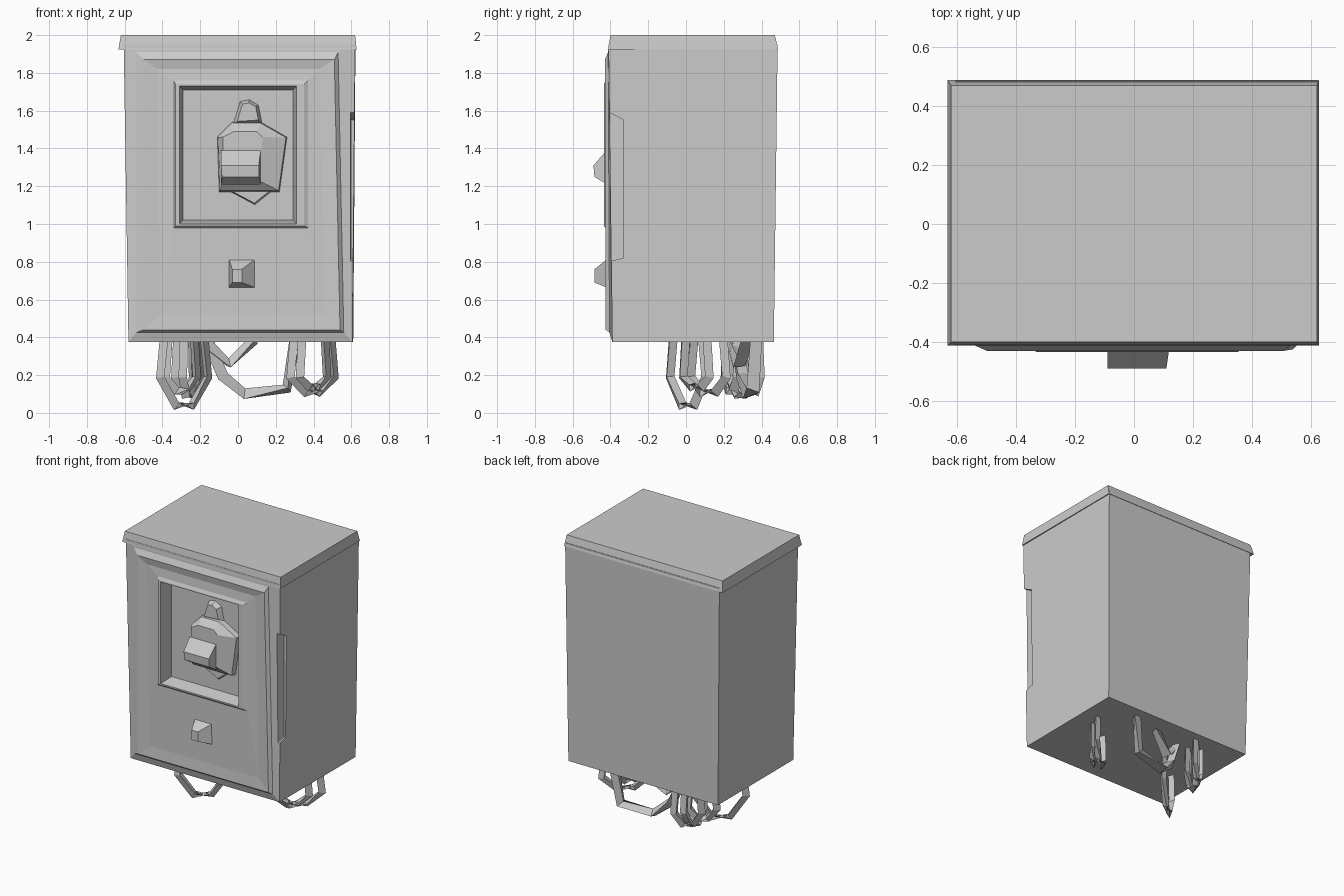
import bpy, bmesh, math
from mathutils import Vector

if "Cube" in bpy.data.objects:
    bpy.data.objects.remove(bpy.data.objects["Cube"])


def loft(name, rings):
    """Skin a stack of equal-length rings and cap both ends."""
    bm = bmesh.new()
    vs = [[bm.verts.new(p) for p in r] for r in rings]
    n = len(vs[0])
    for a, b in zip(vs, vs[1:]):
        for i in range(n):
            j = (i + 1) % n
            bm.faces.new((a[i], a[j], b[j], b[i]))
    bm.faces.new(vs[0])
    bm.faces.new(vs[-1])
    bmesh.ops.recalc_face_normals(bm, faces=bm.faces[:])
    me = bpy.data.meshes.new(name)
    bm.to_mesh(me)
    bm.free()
    ob = bpy.data.objects.new(name, me)
    bpy.context.collection.objects.link(ob)
    return ob


def face_ring(bl, br, tl, tr, zb, zt, yb, yt):
    """Upright rectangle, tapered between bottom and top."""
    return [(bl, yb, zb), (br, yb, zb), (tr, yt, zt), (tl, yt, zt)]


def rect(x0, x1, z0, z1, y):
    return face_ring(x0, x1, x0, x1, z0, z1, y, y)


def flat_ring(x0, x1, y0, y1, z):
    return [(x0, y0, z), (x1, y0, z), (x1, y1, z), (x0, y1, z)]


def outline(pts, y, s=1.0):
    cx = sum(p[0] for p in pts) / len(pts)
    cz = sum(p[1] for p in pts) / len(pts)
    return [(cx + (x - cx) * s, y, cz + (z - cz) * s) for x, z in pts]


# cabinet: back wall, front wall, raised door moulding, then the window recess
cabinet = loft("cabinet", [
    face_ring(-0.58, 0.61, -0.605, 0.622, 0.375, 1.95, 0.465, 0.485),
    face_ring(-0.58, 0.605, -0.605, 0.62, 0.375, 1.95, -0.39, -0.41),
    face_ring(-0.54, 0.56, -0.54, 0.53, 0.425, 1.91, -0.405, -0.412),
    face_ring(-0.50, 0.54, -0.50, 0.51, 0.44, 1.87, -0.425, -0.43),
    face_ring(-0.41, 0.46, -0.43, 0.43, 0.52, 1.82, -0.42, -0.42),
    rect(-0.34, 0.37, 0.98, 1.76, -0.425),
    rect(-0.33, 0.35, 0.99, 1.74, -0.435),
    rect(-0.31, 0.31, 1.00, 1.73, -0.435),
    rect(-0.29, 0.29, 1.02, 1.71, -0.34),
])

# shallow dent along the right front edge
dent = loft("dent_cutter", [
    [(0.59, -0.50, z0), (0.70, -0.50, z0), (0.70, -0.33, z1), (0.598, -0.33, z1)]
    for z0, z1 in ((0.78, 0.82), (1.64, 1.55))])
dent.hide_render = True
dent.hide_set(True)
cut = cabinet.modifiers.new("dent", 'BOOLEAN')
cut.operation = 'DIFFERENCE'
cut.object = dent

# lid with bevelled overhang
loft("lid", [flat_ring(-0.633, 0.628, -0.412, 0.488, 1.925),
             flat_ring(-0.62, 0.62, -0.40, 0.47, 2.0)])

# meter housing inside the window
housing = [(-0.10, 1.17), (0.22, 1.17), (0.26, 1.46), (0.12, 1.54),
           (-0.03, 1.54), (-0.11, 1.46)]
plate = [(-0.08, 1.22), (0.11, 1.23), (0.13, 1.46), (0.10, 1.49),
         (-0.02, 1.49), (-0.08, 1.46)]
loft("meter_housing", [outline(housing, -0.335), outline(housing, -0.38, 0.97),
                       outline(plate, -0.42)])
neck = [(-0.03, 1.52), (0.13, 1.53), (0.11, 1.63), (0.06, 1.66), (0.01, 1.65)]
loft("meter_neck", [outline(neck, -0.335), outline(neck, -0.38, 0.7)])
chin = [(-0.06, 1.18), (0.19, 1.18), (0.09, 1.10)]
loft("meter_chin", [outline(chin, -0.335), outline(chin, -0.355, 0.8)])
loft("meter_handle", [rect(-0.09, 0.12, 1.21, 1.39, -0.42),
                      face_ring(-0.085, 0.11, -0.09, 0.11, 1.25, 1.31, -0.485, -0.49)])

# push knob on the door
loft("door_knob", [rect(-0.05, 0.10, 0.66, 0.82, -0.41),
                   rect(-0.03, 0.02, 0.69, 0.76, -0.485)])


def cable(name, pts, r=0.026):
    """Square-section strap following a few points, thin at the ends."""
    p = [Vector(q) for q in pts]
    rings = []
    for i, c in enumerate(p):
        t = (p[min(i + 1, len(p) - 1)] - p[max(i - 1, 0)]).normalized()
        side = t.cross(Vector((0.5, 0.8, 0.1))).normalized()
        up = t.cross(side)
        rings.append([c + side * r * math.cos(k * math.tau / 3)
                      + up * r * 1.3 * math.sin(k * math.tau / 3) for k in range(3)])
    loft(name, rings)


def hanging_loop(name, a, b, low, r=0.024):
    """Cable drooping from a to b under the cabinet floor."""
    (ax, ay), (bx, by) = a, b
    prof = [(0.08, 0.39), (0.0, 0.19), (0.33, low + 0.02), (0.67, low + 0.02),
            (1.0, 0.19), (0.92, 0.39)]
    cable(name, [(ax + (bx - ax) * t, ay + (by - ay) * t, z) for t, z in prof], r)


# drooping cables under the floor
loops = [
    ((-0.41, -0.09), (-0.16, 0.11), 0.02),
    ((-0.38, 0.20), (-0.22, 0.28), 0.10),
    ((-0.33, 0.30), (-0.19, 0.40), 0.09),
    ((-0.29, 0.22), (-0.24, 0.36), 0.07),
    ((0.28, 0.02), (0.51, 0.22), 0.09),
    ((0.33, -0.02), (0.47, 0.13), 0.12),
]
for i, (a, b, low) in enumerate(loops):
    hanging_loop("cable_loop_%d" % (i + 1), a, b, low)
cable("cable_middle", [(-0.16, 0.26, 0.39), (-0.08, 0.29, 0.20), (0.03, 0.33, 0.10),
                       (0.26, 0.36, 0.13), (0.30, 0.38, 0.39)], 0.032)
cable("cable_middle_short", [(-0.17, 0.24, 0.38), (-0.05, 0.28, 0.26),
                             (0.09, 0.33, 0.39)], 0.03)
